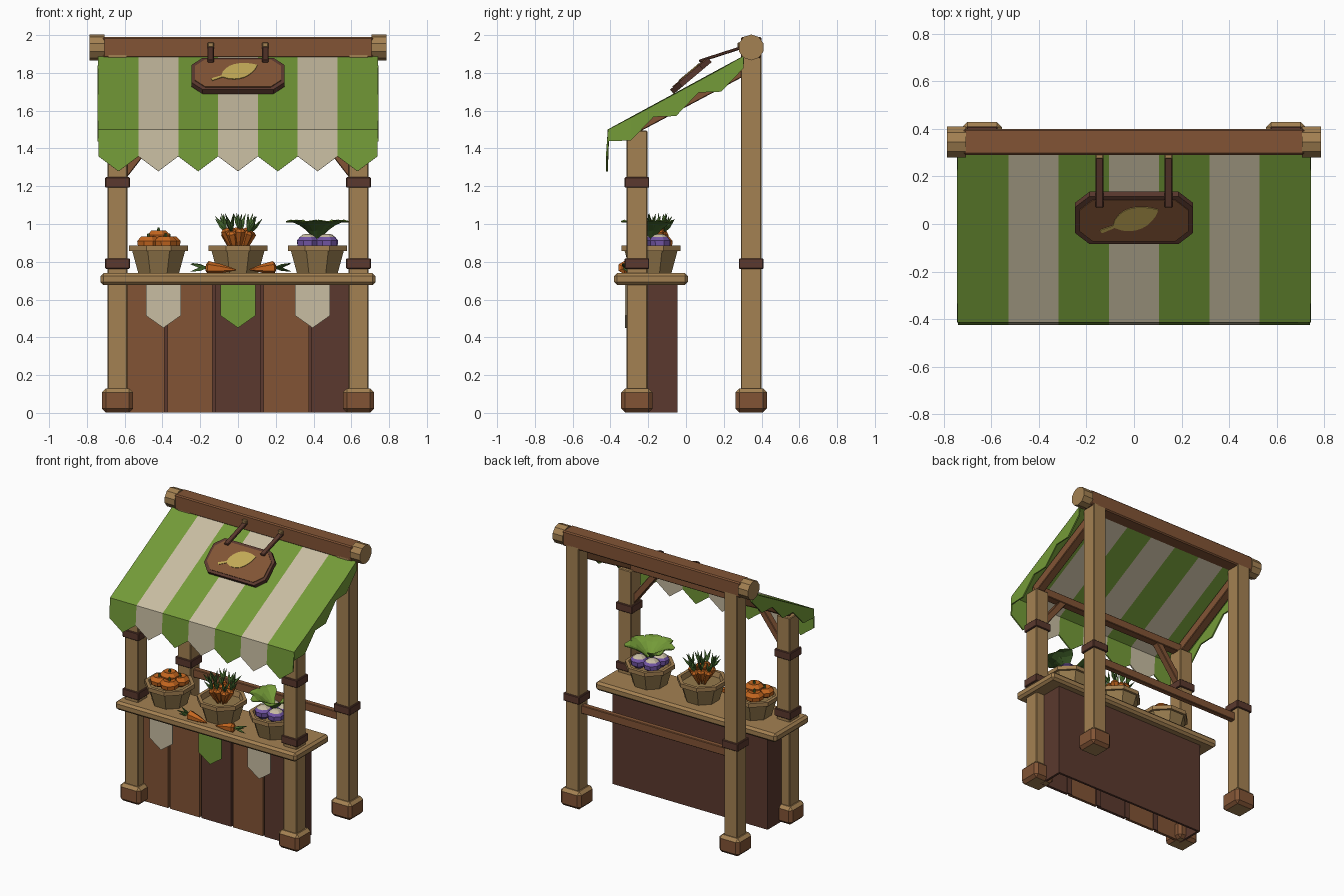
import bpy, bmesh, math
from mathutils import Vector, Matrix

cube = bpy.data.objects.get("Cube")
if cube:
    bpy.data.objects.remove(cube, do_unlink=True)


def material(name, hex_code):
    srgb = [int(hex_code[i:i + 2], 16) / 255 for i in (0, 2, 4)]
    col = [c / 12.92 if c < 0.04 else ((c + 0.055) / 1.055) ** 2.4 for c in srgb] + [1]
    m = bpy.data.materials.new(name)
    m.use_nodes = True
    m.diffuse_color = col
    m.node_tree.nodes["Principled BSDF"].inputs["Base Color"].default_value = col
    return m


TAN = material("tan wood", "A48152")
BROWN = material("brown wood", "825435")
DARK = material("dark wood", "5B392E")
GREEN = material("cloth green", "749B38")
CREAM = material("cream", "C8BDA2")
GOLD = material("gold", "C2A956")
ORANGE = material("orange", "C4661F")
PURPLE = material("purple", "7356A6")
LEAF = material("leaf green", "46692E")
WICKER = material("basket wood", "94794C")


def finish(name, bm, mats, matrix=Matrix(), rule=None):
    bmesh.ops.recalc_face_normals(bm, faces=bm.faces)
    if rule:
        for f in bm.faces:
            f.material_index = rule(f)
    me = bpy.data.meshes.new(name)
    bm.to_mesh(me)
    bm.free()
    for m in mats:
        me.materials.append(m)
    ob = bpy.data.objects.new(name, me)
    ob.matrix_world = matrix
    bpy.context.collection.objects.link(ob)
    return ob


def box(name, lo, hi, mats, bevel=0.0, matrix=Matrix(), rule=None):
    lo, hi = Vector(lo), Vector(hi)
    bm = bmesh.new()
    bmesh.ops.create_cube(bm, size=1)
    bmesh.ops.scale(bm, vec=hi - lo, verts=bm.verts)
    bmesh.ops.translate(bm, vec=(lo + hi) / 2, verts=bm.verts)
    if bevel:
        bmesh.ops.bevel(bm, geom=bm.edges[:], offset=bevel, segments=1, affect='EDGES')
    return finish(name, bm, mats, matrix, rule)


def beam(name, a, b, w, h, mat):
    a, b = Vector(a), Vector(b)
    d = (b - a).normalized()
    side = Vector((1, 0, 0)) if abs(d.x) < 0.1 else Vector((0, 1, 0))
    rot = Matrix((side, d.cross(side), d)).transposed().to_4x4()
    return box(name, (-w / 2, -h / 2, 0), (w / 2, h / 2, (b - a).length), [mat], 0.004,
               Matrix.Translation(a) @ rot)


def lathe(name, profile, sides, mats, matrix=Matrix(), rule=None):
    """Stack of regular rings (flat-to-flat radius, height), closed at both ends."""
    bm = bmesh.new()
    rings = []
    for r, z in profile:
        r /= math.cos(math.pi / sides)
        angles = [(i + 0.5) * math.tau / sides for i in range(sides)]
        rings.append([bm.verts.new((r * math.cos(a), r * math.sin(a), z)) for a in angles])
    for lower, upper in zip(rings, rings[1:]):
        for i in range(sides):
            j = (i + 1) % sides
            bm.faces.new((lower[i], lower[j], upper[j], upper[i]))
    bm.faces.new(rings[0])
    bm.faces.new(rings[-1])
    return finish(name, bm, mats, matrix, rule)


def prism(name, pts, depth, mat, matrix):
    bm = bmesh.new()
    face = bm.faces.new([bm.verts.new((x, y, 0)) for x, y in pts])
    ext = bmesh.ops.extrude_face_region(bm, geom=[face])
    top = [v for v in ext["geom"] if isinstance(v, bmesh.types.BMVert)]
    bmesh.ops.translate(bm, vec=(0, 0, depth), verts=top)
    return finish(name, bm, [mat], matrix)


def aim(pos, direction):
    return Matrix.Translation(pos) @ Vector(direction).to_track_quat('Z', 'Y').to_matrix().to_4x4()


# Posts with feet and straps, rafters, braces and ridge ends
FRONT, BACK, PX = -0.26, 0.345, 0.638
for s in (-1, 1):
    for label, y, top in (("front", FRONT, 1.495), ("back", BACK, 1.9)):
        box(label + "_post", (s * PX - .053, y - .055, .02), (s * PX + .053, y + .055, top), [TAN], .005)
        box(label + "_foot", (s * PX - .083, y - .083, .002), (s * PX + .083, y + .083, .13), [BROWN, TAN],
            .021, rule=lambda f: int(f.calc_center_median().z > .111 or f.normal.z < -.9))
        for z in (.79, 1.22)[:2 if label == "front" else 1]:
            box(label + "_strap", (s * PX - .065, y - .065, z - .028), (s * PX + .065, y + .065, z + .028),
                [DARK], .004)
    beam("rafter", (s * PX, FRONT, 1.518), (s * PX, BACK - .01, 1.834), .06, .065, BROWN)
    beam("brace", (s * .61, FRONT, 1.255), (s * .42, FRONT, 1.5), .05, .045, BROWN)
    lathe("ridge_cap", [(.065, 0), (.065, .08)], 10, [TAN], aim((s * .706, BACK, 1.935), (s, 0, 0)))
box("ridge_beam", (-.715, .29, 1.88), (.715, .4, 1.99), [BROWN], .008)
box("front_crossbeam", (-.66, FRONT - .03, 1.485), (.66, FRONT + .03, 1.545), [BROWN], .004)
box("back_rail", (-.6, BACK - .02, .68), (.6, BACK + .02, .74), [BROWN], .004)

# Counter: hollow, open underneath, with separate front planks
box("counter_top", (-.728, -.38, .677), (.728, .01, .74), [TAN], .016)
box("counter_back", (-.625, -.062, .002), (.625, -.046, .685), [DARK])
for s in (-1, 1):
    box("counter_side", (s * .617 - .008, -.25, .002), (s * .617 + .008, -.05, .685), [DARK])
for x0, x1, mat in ((-.61, -.388, BROWN), (-.372, -.134, BROWN), (-.12, .12, DARK),
                    (.134, .376, BROWN), (.39, .61, DARK)):
    box("counter_plank", (x0, -.25, .002), (x1, -.23, .68), [mat])
for x in (-.38, -.127, .127, .383):
    box("plank_joint", (x - .02, -.23, .002), (x + .02, -.222, .68), [DARK])
for x, mat in ((-.395, CREAM), (0, GREEN), (.395, CREAM)):
    prism("pennant", [(-.092, .69), (-.092, .515), (0, .45), (.092, .515), (.092, .69)], .006, mat,
          Matrix.Translation((x, -.316, 0)) @ Matrix.Rotation(math.pi / 2, 4, 'X'))

# Striped awning with pointed front and side valances
bm = bmesh.new()
back, front = Vector((0, .305, 1.885)), Vector((0, -.41, 1.498))
stripe = 1.476 / 7


def awning_face(pts, mat_id):
    bm.faces.new([bm.verts.new(p) for p in pts]).material_index = mat_id


for i in range(7):
    l = Vector((-.738 + i * stripe, 0, 0))
    r = l + Vector((stripe, 0, 0))
    hang = Vector((0, -.419, 1.358))
    tip = (l + r) / 2 + Vector((0, -.419, 1.279))
    awning_face((l + front, r + front, r + back, l + back), i % 2)
    awning_face((l + hang, tip, r + hang, r + front, l + front), i % 2)
for s in (-1, 1):
    edge = Vector((s * .738, 0, 0))
    for i in range(6):
        p, q = (edge + front.lerp(back, k / 6) for k in (i, i + 1))
        dp, dq = (Vector((0, 0, .12 if k % 2 else .06)) for k in (i, i + 1))
        awning_face((p, q, q - dq, p - dp), 0)
bmesh.ops.remove_doubles(bm, verts=bm.verts, dist=.0005)
awning = finish("awning", bm, [GREEN, CREAM])
solid = awning.modifiers.new("thickness", 'SOLIDIFY')
solid.thickness, solid.offset = .01, 0

# Hanging sign with a leaf emblem
tilt = Matrix.Translation((0, .025, 1.785)) @ Matrix.Rotation(math.radians(40), 4, 'X')


def octagon(w, h, c):
    return [(-w, c - h), (c - w, -h), (w - c, -h), (w, c - h), (w, h - c), (w - c, h), (c - w, h), (-w, h - c)]


prism("sign_frame", octagon(.247, .131, .06), .03, DARK, tilt @ Matrix.Translation((0, 0, -.016)))
prism("sign_panel", octagon(.228, .112, .054), .005, BROWN, tilt @ Matrix.Translation((0, 0, .014)))
emblem = tilt @ Matrix.Translation((0, .012, .019)) @ Matrix.Rotation(.46, 4, 'Z')
half = [(-.1 + .215 * k / 8, .06 * math.sin(math.pi * (k / 8) ** .9) ** .8) for k in range(1, 8)]
outline = [(-.1, 0)] + half + [(.115, 0)] + [(x, -y) for x, y in half[::-1]]
prism("leaf_emblem", outline, .004, GOLD, emblem)
prism("leaf_stem", [(-.155, -.009), (-.08, -.006), (-.08, .006), (-.155, .009)], .004, GOLD, emblem)
for x in (-.145, .145):
    beam("sign_arm", (x, .07, 1.862), (x, .3, 1.936), .035, .016, DARK)
    box("sign_peg", (x - .017, .272, 1.935), (x + .017, .3, 1.962), [TAN], .005)

# Baskets
BY = -.185
for x in (-.42, 0, .42):
    lathe("basket", [(.108, .74), (.14, .858), (.156, .858), (.156, .887), (.133, .887), (.125, .85)], 8,
          [WICKER, TAN], Matrix.Translation((x, BY, 0)),
          lambda f: int(f.calc_center_median().z > .857))

# Pumpkins
spots = [(.068 * math.cos(a), .068 * math.sin(a), .9) for a in (.6, 2.2, 3.8, 5.3)] + [(0, 0, .932)]
for dx, dy, z in spots:
    place = Matrix.Translation((dx - .42, BY + dy, z))
    lathe("pumpkin", [(.03, -.036), (.056, -.018), (.06, .01), (.038, .034), (.01, .028)], 8, [ORANGE], place)
    lathe("pumpkin_stem", [(.008, .025), (.005, .05)], 5, [LEAF], place)


# Carrots, in the middle basket and loose on the counter
def carrot(pos, direction, r, length, leaf_len):
    m = aim(pos, direction)
    lathe("carrot", [(.003, -length), (r * .7, -length * .5), (r, -.012), (r * .5, 0)], 6, [ORANGE], m)
    for k in range(3):
        a = k * math.tau / 3 + .4
        lean = Vector((.35 * math.cos(a), .35 * math.sin(a), 1))
        lathe("carrot_leaf", [(.003, -.005), (.0055, leaf_len * .4), (.0005, leaf_len)], 3, [LEAF],
              m @ aim((0, 0, 0), lean))


carrot((0, BY, .982), (0, 0, 1), .026, .13, .075)
for k in range(9):
    a = k * math.tau / 9
    c, s = math.cos(a), math.sin(a)
    carrot((.072 * c, BY + .072 * s, .962 + .014 * (k % 2)), (.4 * c, .4 * s, 1), .026, .13, .085)
carrot((-.17, -.325, .77), (-1, .1, .08), .03, .16, .085)
carrot((.2, -.325, .77), (1, .15, .08), .03, .14, .085)

# Turnips with broad leaves
for a in (.7, 2.4, 3.9, 5.5):
    lathe("turnip", [(.025, -.045), (.054, -.02), (.056, .01), (.042, .027), (.026, .04), (.01, .045)], 8,
          [PURPLE, CREAM], Matrix.Translation((.42 + .07 * math.cos(a), BY + .07 * math.sin(a), .903)),
          lambda f: int(f.calc_center_median().z > .025))
rows = [(.01, .925, .008), (.05, .965, .024), (.09, .995, .052), (.13, 1.012, .056), (.168, 1.012, .018)]
for k in range(6):
    bm = bmesh.new()
    strips = [[bm.verts.new((d, w * e, z + abs(e) * w * .2)) for e in (-1, 0, 1)] for d, z, w in rows]
    for p, q in zip(strips, strips[1:]):
        for j in (0, 1):
            bm.faces.new((p[j], q[j], q[j + 1], p[j + 1]))
    turn = Matrix.Rotation(math.radians(-215 + 50 * k), 4, 'Z')
    leaf = finish("turnip_leaf", bm, [GREEN, LEAF], Matrix.Translation((.42, BY, 0)) @ turn)
    if leaf.data.polygons[0].normal.z < 0:
        leaf.data.flip_normals()
    skin = leaf.modifiers.new("underside", 'SOLIDIFY')
    skin.thickness, skin.offset, skin.material_offset = .005, -1, 1
